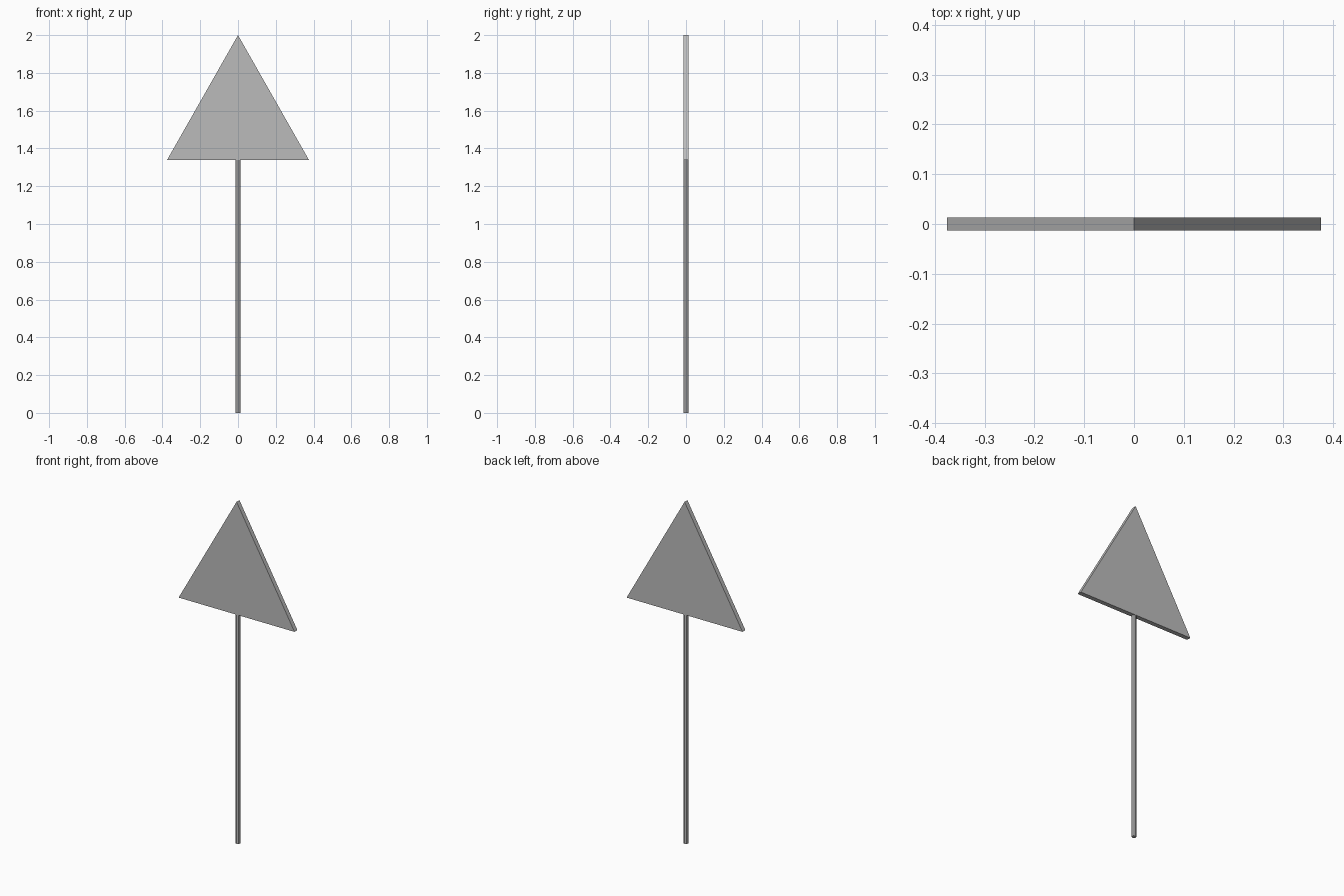
import bpy
import bmesh

cube = bpy.data.objects.get("Cube")
if cube:
    bpy.data.objects.remove(cube, do_unlink=True)

TOP, BASE = 2.0, 1.34          # sign heights
HALF_WIDTH, RADIUS = 0.375, 0.0133

grey = bpy.data.materials.new("plain grey")
grey.use_nodes = True
colour = (0.5, 0.5, 0.5, 1)
grey.diffuse_color = colour
grey.node_tree.nodes["Principled BSDF"].inputs["Base Color"].default_value = colour


def add_part(name, bm):
    bmesh.ops.recalc_face_normals(bm, faces=bm.faces)
    mesh = bpy.data.meshes.new(name)
    bm.to_mesh(mesh)
    bm.free()
    mesh.materials.append(grey)
    obj = bpy.data.objects.new(name, mesh)
    bpy.context.collection.objects.link(obj)
    return obj


# Triangular plate, extruded front to back
bm = bmesh.new()
corners = [(-HALF_WIDTH, BASE), (HALF_WIDTH, BASE), (0, TOP)]
face = bm.faces.new([bm.verts.new((x, -RADIUS, z)) for x, z in corners])
extruded = bmesh.ops.extrude_face_region(bm, geom=[face])["geom"]
bmesh.ops.translate(bm, vec=(0, 2 * RADIUS, 0),
                    verts=[v for v in extruded if isinstance(v, bmesh.types.BMVert)])
add_part("sign_plate", bm)

# Slim round post reaching the underside of the plate
bm = bmesh.new()
bmesh.ops.create_cone(bm, cap_ends=True, segments=8, radius1=RADIUS,
                      radius2=RADIUS, depth=BASE)
bmesh.ops.translate(bm, vec=(0, 0, BASE / 2), verts=bm.verts)
add_part("post", bm)
